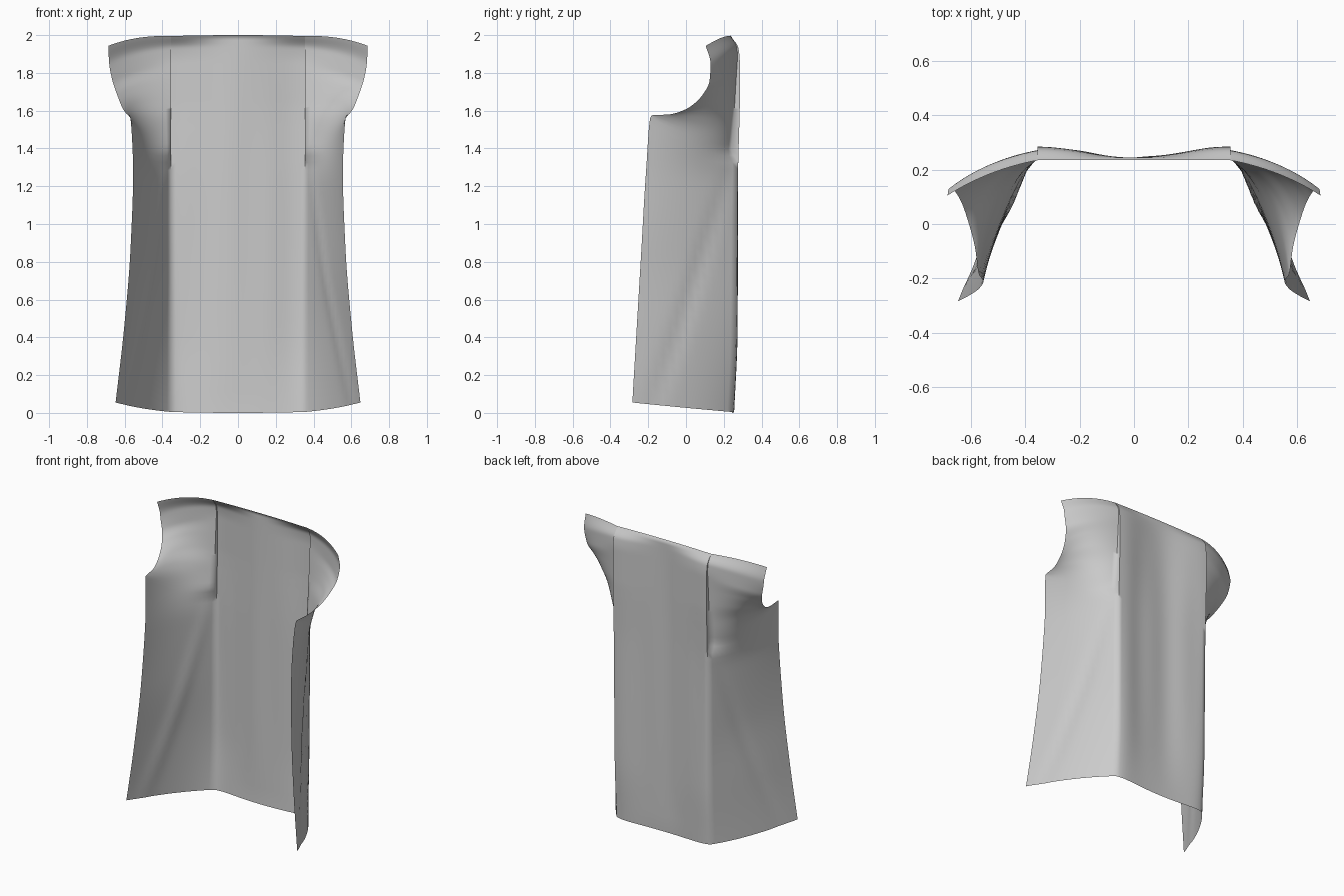
import bpy, bmesh, math

if "Cube" in bpy.data.objects:
    bpy.data.objects.remove(bpy.data.objects["Cube"], do_unlink=True)

SEAM_X = 0.355
ROW_STEPS, SIDE_COLS, BACK_COLS = 7, 16, 28

# Each row: seam (z, y), middle of the side panel (x, y, z), outer edge (x, y, z), hem to shoulder
ROWS = [
    (.005, .243, .51, .02, .025, .648, -.284, .055),
    (.4, .265, .495, .02, .41, .605, -.262, .43),
    (.8, .27, .478, .018, .82, .57, -.237, .85),
    (1.2, .274, .478, .035, 1.22, .555, -.212, 1.27),
    (1.45, .28, .503, .085, 1.47, .572, -.183, 1.575),
    (1.55, .283, .518, .12, 1.56, .585, -.09, 1.58),
    (1.65, .285, .53, .165, 1.645, .608, 0, 1.608),
    (1.75, .285, .533, .198, 1.73, .638, .085, 1.68),
    (1.85, .285, .533, .217, 1.81, .665, .125, 1.76),
    (1.93, .278, .533, .218, 1.9, .682, .13, 1.85),
    (1.995, .235, .53, .185, 1.985, .687, .105, 1.943),
]


def tangent(values, i):
    """Slope that never overshoots its neighbours."""
    if i == 0:
        return values[1] - values[0]
    if i == len(values) - 1:
        return values[i] - values[i - 1]
    a, b = values[i] - values[i - 1], values[i + 1] - values[i]
    return 2 * a * b / (a + b) if a * b > 0 else 0


def smooth_value(values, i, t):
    """Hermite blend between row i and row i + 1."""
    a, b = values[i], values[i + 1]
    ma, mb = tangent(values, i), tangent(values, i + 1)
    s = t * t * (3 - 2 * t)
    return a + (b - a) * s + ma * t * (1 - t) ** 2 - mb * t * t * (1 - t)


def tuck_depth(z):
    """How far the side panel sits under the back panel."""
    ramp = min(1, max(0, (z - 1.32) / .06))
    return .04 * ramp * max(0, (1.99 - z) / .62) ** .7


def ridge(value, centre, width):
    return math.exp(-((value - centre) / width) ** 2)


def side_point(row, t, side):
    """Point on a side panel: t = 0 at the seam, t = 1 at the open edge."""
    sz, sy, mx, my, mz, ex, ey, ez = row
    start = (SEAM_X, sy - tuck_depth(sz), sz)
    wa, wm, we = (1 - t) * (1 - 2 * t), 4 * t * (1 - t), t * (2 * t - 1)
    x, y, z = (wa * a + wm * m + we * e
               for a, m, e in zip(start, (mx, my, mz), (ex, ey, ez)))
    # Soft diagonal crease falling from the foot of the tuck
    crease = .008 * math.sin(math.pi * t) * ridge(z, 1.4 - 1.6 * t, .12)
    return (side * (x - crease), y - crease * .5, z)


def back_point(row, x):
    """Point on the back panel, hollowed towards the spine and rounded at the lower corners."""
    sz, sy = row[:2]
    u = x / SEAM_X
    hollow = max(0, sy - .245) * math.cos(u * math.pi / 2) ** 2
    crown = .025 * u ** 2 * (1 - u ** 6) * max(0, 1 - sz / 1.3)
    ripple = .003 * math.sin(x * 26) * (1 - u ** 4) * math.sin(math.pi * sz / 2)
    return (x, sy - hollow + crown + ripple, sz + (sz - 1) * .005 * (1 - u * u))


rows = []
for i in range(len(ROWS) - 1):
    last = i == len(ROWS) - 2
    for k in range(ROW_STEPS + last):
        rows.append([smooth_value(c, i, k / ROW_STEPS) for c in zip(*ROWS)])

# Strips run from the right open edge, across the back, to the left open edge
bm = bmesh.new()
grid = []
for row in rows:
    ts = [k / SIDE_COLS for k in range(SIDE_COLS + 1)]
    points = [side_point(row, t, -1) for t in reversed(ts)]
    points += [back_point(row, SEAM_X * (2 * k / BACK_COLS - 1)) for k in range(BACK_COLS + 1)]
    points += [side_point(row, t, 1) for t in ts]
    grid.append([bm.verts.new(p) for p in points])

for low, high in zip(grid, grid[1:]):
    for k in range(len(low) - 1):
        bm.faces.new((low[k], high[k], high[k + 1], low[k + 1]))

# Close the seams where there is no tuck
bmesh.ops.remove_doubles(bm, verts=bm.verts, dist=.0005)
mesh = bpy.data.meshes.new("garment_back")
bm.to_mesh(mesh)
bm.free()

cloth = bpy.data.materials.new("grey_cloth")
cloth.use_nodes = True
colour = (.6, .6, .6, 1)
cloth.diffuse_color = colour
cloth.node_tree.nodes["Principled BSDF"].inputs["Base Color"].default_value = colour
mesh.materials.append(cloth)

garment = bpy.data.objects.new("garment_back", mesh)
bpy.context.collection.objects.link(garment)
bpy.context.view_layer.objects.active = garment
garment.select_set(True)
bpy.ops.object.shade_smooth_by_angle(angle=math.radians(70))
